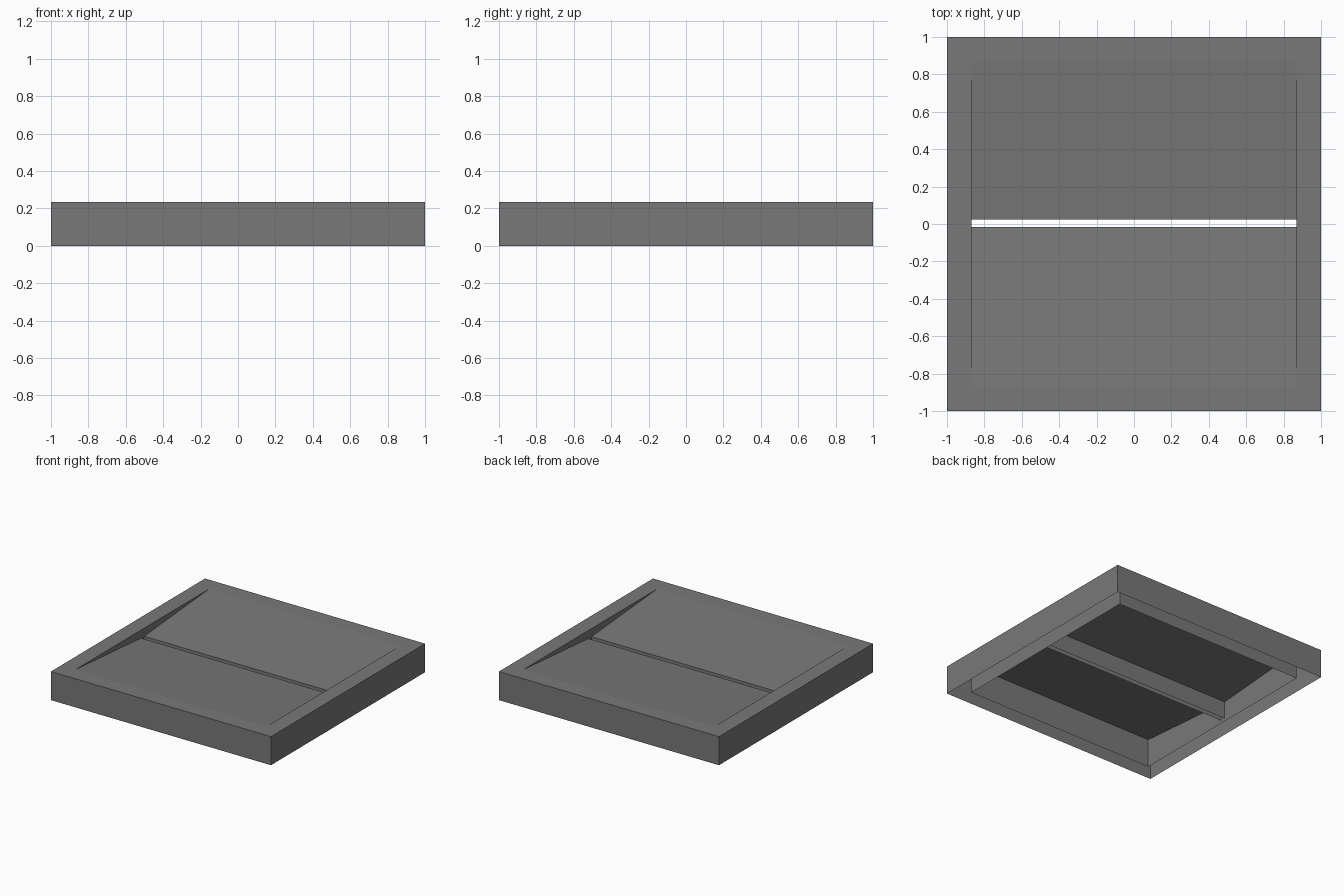
import bpy

# Remove the default object
cube = bpy.data.objects.get("Cube")
if cube:
    bpy.data.objects.remove(cube, do_unlink=True)

HEIGHT = 0.235       # frame height
INNER = 0.87         # half width of the opening
EDGE_Z = 0.168       # height of each panel at the central slot
LIP_Z = 0.024        # bottom of the hanging lips

grey = bpy.data.materials.new("dark_grey")
grey.use_nodes = True
colour = (0.19, 0.19, 0.19, 1)
grey.diffuse_color = colour
grey.node_tree.nodes["Principled BSDF"].inputs["Base Color"].default_value = colour


def add_mesh(name, verts, faces):
    mesh = bpy.data.meshes.new(name)
    mesh.from_pydata(verts, [], faces)
    mesh.materials.append(grey)
    obj = bpy.data.objects.new(name, mesh)
    bpy.context.collection.objects.link(obj)
    return obj


def square_shell(name, profile):
    """Sweep a (half width, height) profile around a square."""
    corners = [(-1, -1), (1, -1), (1, 1), (-1, 1)]
    verts = [(sx * r, sy * r, z) for r, z in profile for sx, sy in corners]
    faces = []
    for k in range(len(profile) - 1):
        a, b = 4 * k, 4 * k + 4
        for i in range(4):
            j = (i + 1) % 4
            faces.append((a + i, a + j, b + j, b + i))
    return add_mesh(name, verts, faces)


def folded_sheet(name, profile, flip):
    """Extrude a (y, z) profile across the opening."""
    verts = [(x, y, z) for y, z in profile for x in (-INNER, INNER)]
    faces = []
    for k in range(len(profile) - 1):
        a = 2 * k
        quad = (a, a + 1, a + 3, a + 2)
        faces.append(quad[::-1] if flip else quad)
    return add_mesh(name, verts, faces)


# Hollow square frame, open underneath
square_shell("frame", [(1, 0), (1, HEIGHT), (INNER, HEIGHT), (INNER, 0)])

# Two panels sloping down to the slot, each with a hanging lip
for name, side, slot_y in (("front_panel", -1, -0.016), ("back_panel", 1, 0.025)):
    folded_sheet(name,
                 [(side * INNER, HEIGHT), (slot_y, EDGE_Z), (slot_y, LIP_Z)],
                 flip=side > 0)
